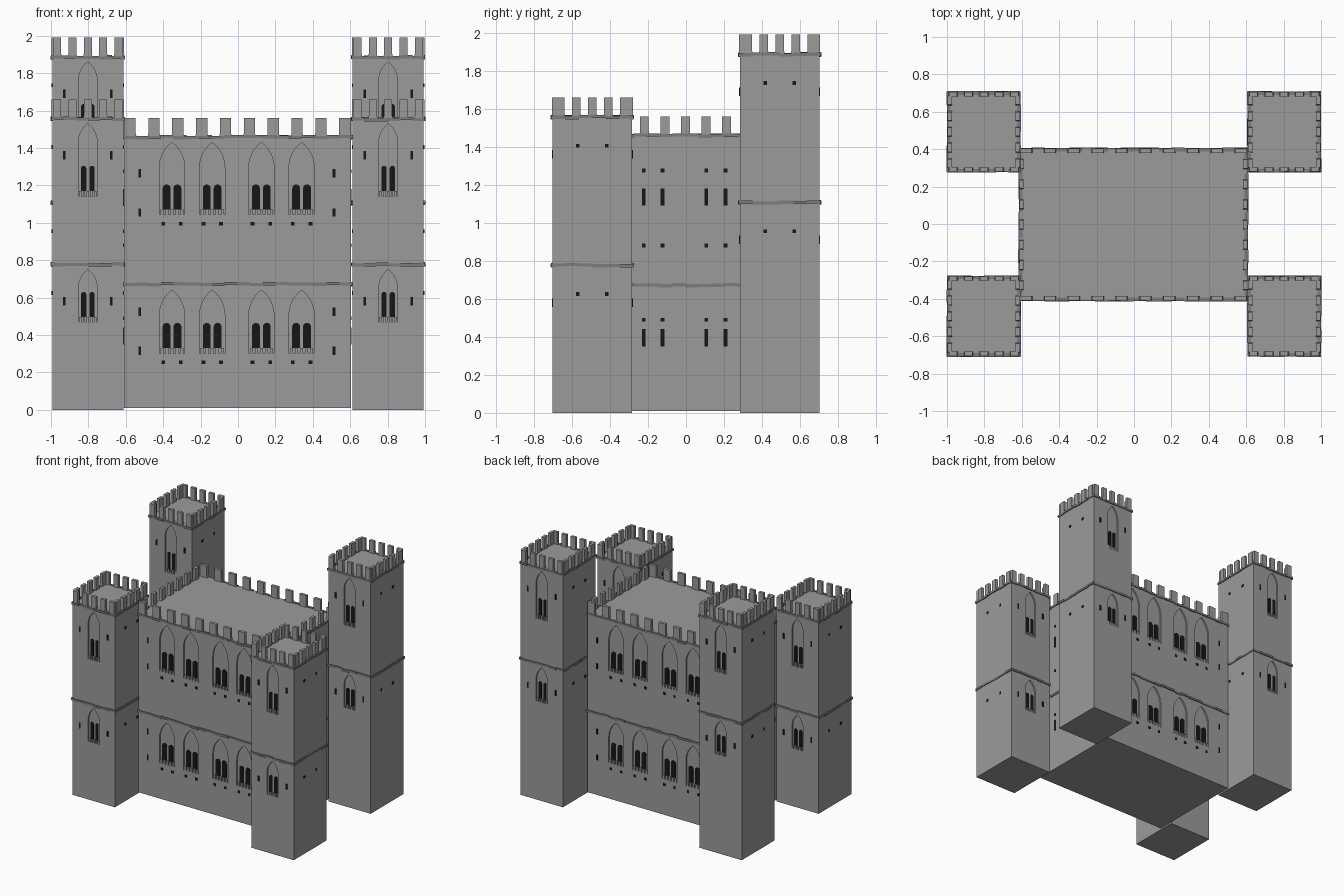
import bpy, bmesh, math, random
from mathutils import Matrix, Vector

if "Cube" in bpy.data.objects:
    bpy.data.objects.remove(bpy.data.objects["Cube"])

random.seed(4)


def material(name, v):
    m = bpy.data.materials.new(name)
    m.diffuse_color = (v, v, v, 1)
    m.use_nodes = True
    m.node_tree.nodes["Principled BSDF"].inputs["Base Color"].default_value = m.diffuse_color
    return m


stone = material("stone", 0.33)
dark = material("dark_opening", 0.008)
trim_stone = material("trim_stone", 0.2)


def finish(bm, name, mat=stone):
    bmesh.ops.recalc_face_normals(bm, faces=bm.faces)
    me = bpy.data.meshes.new(name)
    bm.to_mesh(me)
    bm.free()
    ob = bpy.data.objects.new(name, me)
    bpy.context.collection.objects.link(ob)
    me.materials.append(mat)
    return ob


def box(bm, x0, x1, y0, y1, z0, z1):
    m = Matrix.Translation(((x0 + x1) / 2, (y0 + y1) / 2, (z0 + z1) / 2))
    m = m @ Matrix.Diagonal((x1 - x0, y1 - y0, z1 - z0, 1))
    bmesh.ops.create_cube(bm, size=1, matrix=m)


def wall(cx, cy, hx, hy, side):
    """Frame of a wall: local x runs along it, local -y points outward. 0 front, 1 right, 2 back, 3 left"""
    reach = hx if side % 2 else hy
    rot = Matrix.Rotation(side * math.pi / 2, 4, 'Z')
    return Matrix.Translation((cx, cy, 0)) @ rot @ Matrix.Translation((0, -reach, 0))


def prism(bm, pts, frame, d0, d1):
    """Extrude a wall-plane profile from depth d0 to d1 (positive is outward)"""
    a = [bm.verts.new(frame @ Vector((u, -d0, z))) for u, z in pts]
    b = [bm.verts.new(frame @ Vector((u, -d1, z))) for u, z in pts]
    bm.faces.new(a)
    bm.faces.new(b)
    for i in range(len(a)):
        j = (i + 1) % len(a)
        bm.faces.new((a[i], a[j], b[j], b[i]))


def rect(u, z, w, h):
    return [(u - w / 2, z - h / 2), (u + w / 2, z - h / 2), (u + w / 2, z + h / 2), (u - w / 2, z + h / 2)]


def arch(u, w, z0, z1, rise, n=6):
    h, spring = w / 2, z1 - rise
    r = (h * h + rise * rise) / (2 * h)
    end = math.asin(min(1, rise / r))
    half = [(h - r + r * math.cos(end * i / n), spring + r * math.sin(end * i / n)) for i in range(n)]
    right = [(u + x, z) for x, z in half]
    left = [(u - x, z) for x, z in reversed(half)]
    return [(u - h, z0), (u + h, z0)] + right + [(u, z1)] + left


class Part:
    """Collects the meshes of one building block"""

    def __init__(self, name, cx, cy, hx, hy, z0, z1):
        self.name, self.dims = name, (cx, cy, hx, hy)
        self.body, self.cut, self.holes, self.sill, self.trim, self.merl = [bmesh.new() for _ in range(6)]
        box(self.body, cx - hx, cx + hx, cy - hy, cy + hy, z0, z1)

    def slot(self, f, u, z, w, h):
        prism(self.holes, rect(u, z, w, h), f, -0.01, 0.003)

    def window(self, f, u, w, z0, z1, off, lw, lz0, lz1):
        # recessed pointed panel, two lancets and a dentilled sill
        prism(self.cut, arch(u, w, z0, z1, w), f, -0.012, 0.02)
        for s in (-1, 1):
            prism(self.holes, arch(u + s * off, lw, lz0, lz1, lw / 2), f, -0.02, -0.008)
        for k in range(5):
            prism(self.sill, rect(u + (k - 2) * w * 0.2, (z0 + lz0) / 2, w * 0.12, lz0 - z0), f, -0.02, 0.0)

    def band(self, z):
        # string course laid from slightly uneven stones
        for side in range(4):
            f = wall(*self.dims, side)
            half = self.dims[2 + side % 2] + 0.006
            n = round(half * 2 / 0.07)
            step = 2 * half / n
            for k in range(n):
                dz = random.uniform(-0.004, 0.004)
                prism(self.trim, rect(-half + (k + 0.5) * step, z + dz, step, 0.017), f, -0.012,
                      random.uniform(0.005, 0.009))

    def merlons(self, side, n, step, w, z0, z1):
        f = wall(*self.dims, side)
        for k in range(n):
            u = (k - (n - 1) / 2) * step
            h = w / 2
            foot = h + 0.004
            prof = [(u - foot, z0), (u + foot, z0), (u + h, z0 + 0.015), (u + h, z1),
                    (u - h, z1), (u - h, z0 + 0.015)]
            prism(self.merl, prof, f, -0.02, 0.003)

    def done(self):
        body = finish(self.body, self.name + "_walls")
        cutter = finish(self.cut, self.name + "_window_cutter")
        cutter.hide_render = True
        cutter.hide_set(True)
        m = body.modifiers.new("window_recesses", 'BOOLEAN')
        m.operation, m.solver, m.object = 'DIFFERENCE', 'EXACT', cutter
        finish(self.holes, self.name + "_openings", dark)
        finish(self.sill, self.name + "_window_sills")
        finish(self.trim, self.name + "_string_courses", trim_stone)
        finish(self.merl, self.name + "_battlements")


# main hall
hall = Part("hall", -0.003, -0.003, 0.607, 0.403, 0.01, 1.465)
for z in (0.672, 1.458):
    hall.band(z)
for side in (0, 2):
    f = wall(*hall.dims, side)
    for z0, z1, dz in ((1.045, 1.43, 0), (0.30, 0.64, -0.74)):
        for u in (-0.35, -0.135, 0.128, 0.343):
            hall.window(f, u, 0.135, z0, z1, 0.029, 0.042, 1.07 + dz, 1.205 + dz)
            for s in (-1, 1):
                hall.slot(f, u + s * 0.047, 0.995 + dz, 0.02, 0.02)
        for u in (-0.522, 0.516):
            for z in (1.265, 1.055):
                hall.slot(f, u, z + dz, 0.014, 0.045)
    hall.merlons(side, 10, 0.1275, 0.06, 1.462, 1.56)
for side in (1, 3):
    f = wall(*hall.dims, side)
    for u in (-0.219, -0.12, 0.11, 0.21):
        for z, h in ((1.275, 0.02), (1.135, 0.09), (0.88, 0.02), (0.49, 0.02), (0.395, 0.09)):
            hall.slot(f, u, z, 0.02, h)
    hall.merlons(side, 7, 0.108, 0.046, 1.462, 1.56)
hall.done()

# corner towers: the rear pair repeats the front pair on a taller base
for name, sx, sy, lift in (("front_left_tower", -1, -1, 0), ("front_right_tower", 1, -1, 0),
                           ("rear_left_tower", -1, 1, 0.33), ("rear_right_tower", 1, 1, 0.33)):
    t = Part(name, sx * 0.803, sy * 0.493, 0.19, 0.21, 0, 1.56 + lift)
    for z in (0.777, 1.555):
        t.band(z + lift)
    for side in (0, 2):
        f = wall(*t.dims, side)
        for z0, z1, lz0, lz1, sz in ((1.14, 1.53, 1.17, 1.305, 1.36), (0.47, 0.75, 0.495, 0.63, 0.58)):
            t.window(f, 0, 0.1, z0 + lift, z1 + lift, 0.022, 0.028, lz0 + lift, lz1 + lift)
            for u in (-0.125, 0.125):
                t.slot(f, u, sz + lift, 0.014, 0.045)
        t.merlons(side, 5, 0.082, 0.043, 1.558 + lift, 1.66 + lift)
    for side in (1, 3):
        f = wall(*t.dims, side)
        for z in (1.405, 0.625):
            for u in (-0.076, 0.076):
                t.slot(f, u, z + lift, 0.02, 0.02)
        t.merlons(side, 5, 0.084, 0.046, 1.558 + lift, 1.66 + lift)
    t.done()
